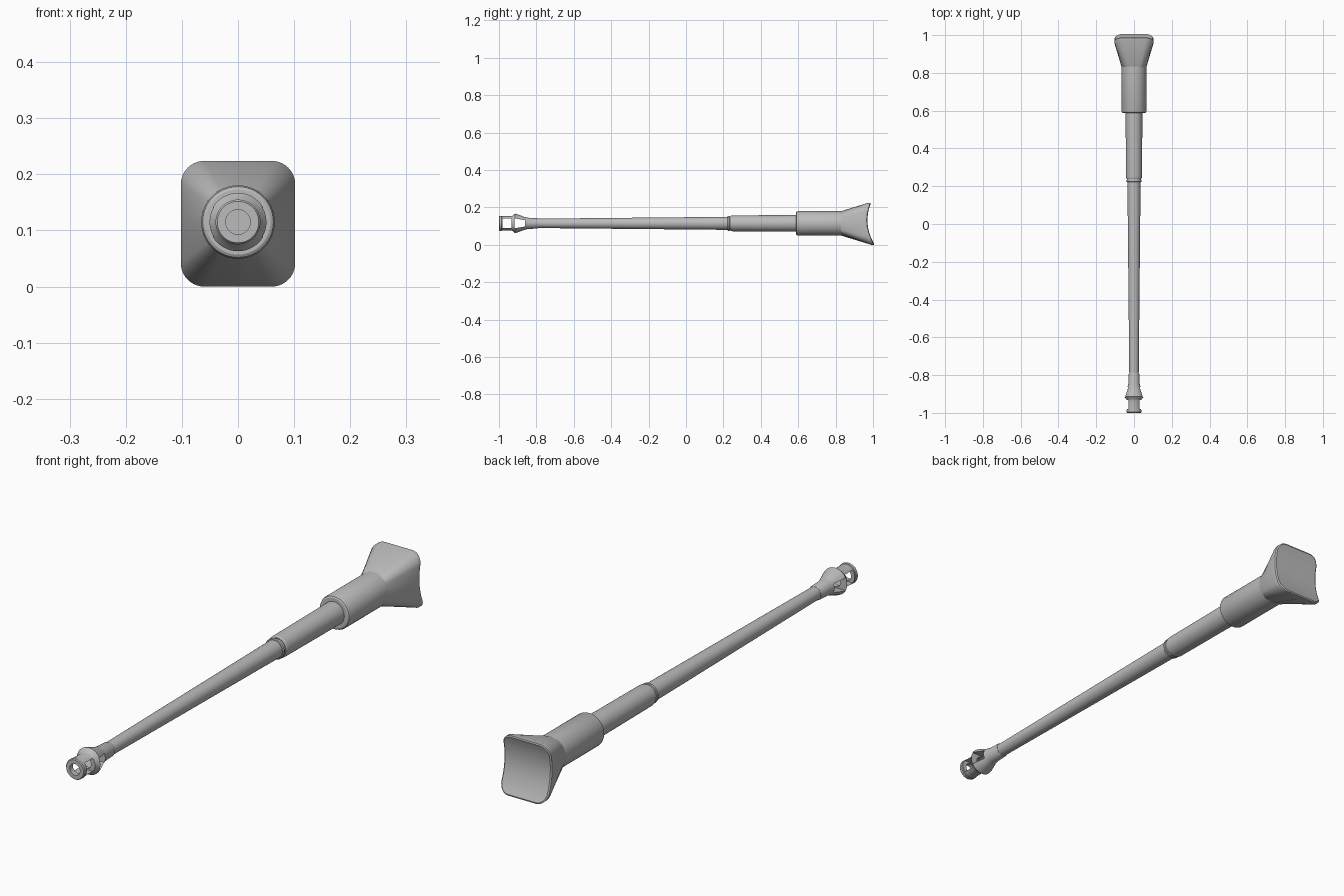
import bpy, bmesh, math
from mathutils import Vector

if "Cube" in bpy.data.objects:
    bpy.data.objects.remove(bpy.data.objects["Cube"])

AXIS = 0.115          # height of the barrel axis
SEG = 48

steel = bpy.data.materials.new("plain_grey")
steel.diffuse_color = (0.5, 0.5, 0.5, 1)
steel.use_nodes = True
steel.node_tree.nodes["Principled BSDF"].inputs["Base Color"].default_value = steel.diffuse_color


def finish(name, bm, smooth=True):
    bmesh.ops.remove_doubles(bm, verts=bm.verts, dist=1e-6)
    bmesh.ops.recalc_face_normals(bm, faces=bm.faces)
    me = bpy.data.meshes.new(name)
    bm.to_mesh(me)
    bm.free()
    me.materials.append(steel)
    ob = bpy.data.objects.new(name, me)
    bpy.context.collection.objects.link(ob)
    if smooth:
        smooth_edges(ob)
    return ob


def smooth_edges(ob):
    bpy.ops.object.select_all(action='DESELECT')
    bpy.context.view_layer.objects.active = ob
    ob.select_set(True)
    bpy.ops.object.shade_smooth_by_angle(angle=math.radians(30))


def lathe(name, profile, smooth=True):
    """Revolve (y, radius) points around the barrel axis."""
    bm = bmesh.new()
    vs = [bm.verts.new((r, y, AXIS)) for y, r in profile]
    es = [bm.edges.new(p) for p in zip(vs, vs[1:])]
    bmesh.ops.spin(bm, geom=vs + es, cent=(0, 0, AXIS), axis=(0, 1, 0),
                   angle=math.tau, steps=SEG, use_merge=True)
    return finish(name, bm, smooth)


# Tapered barrel tube
lathe("barrel", [(-0.80, 0), (-0.80, 0.025), (0.24, 0.035), (0.24, 0)])

# Thin rings at the front of the inner sleeve
lathe("sleeve_rings", [(0.222, 0), (0.222, 0.037), (0.225, 0.040), (0.232, 0.040),
                       (0.234, 0.037), (0.242, 0.037), (0.242, 0)])

# Inner sleeve
lathe("inner_sleeve", [(0.238, 0), (0.238, 0.039), (0.245, 0.042),
                       (0.25, 0.0425), (0.60, 0.0445), (0.60, 0)])

# Outer sleeve with chamfered front lip
lathe("outer_sleeve", [(0.588, 0), (0.588, 0.058), (0.591, 0.063), (0.597, 0.0655),
                       (0.84, 0.0655), (0.84, 0)])

# Muzzle brake: collar, flared baffle, front tube and bore
brake = lathe("muzzle_brake", [
    (-0.79, 0), (-0.79, 0.026), (-0.795, 0.028), (-0.845, 0.030), (-0.865, 0.035),
    (-0.905, 0.050), (-0.914, 0.052), (-0.917, 0.050), (-0.928, 0.040),
    (-0.935, 0.038), (-0.984, 0.038), (-0.986, 0.040), (-0.996, 0.040),
    (-1.0, 0.037), (-1.0, 0.022), (-0.86, 0.022), (-0.86, 0)], smooth=False)


def window(name, y0, h0, y1, h1):
    """Cutter through the brake from side to side, with half heights h0 and h1."""
    bm = bmesh.new()
    quad = [(y0, -h0), (y1, -h1), (y1, h1), (y0, h0)]
    ends = [[bm.verts.new((x, y, AXIS + z)) for y, z in quad] for x in (-0.1, 0.1)]
    for e in ends:
        bm.faces.new(e)
    for i in range(4):
        j = (i + 1) % 4
        bm.faces.new((ends[0][i], ends[0][j], ends[1][j], ends[1][i]))
    ob = finish(name, bm, False)
    ob.hide_render = True
    mod = brake.modifiers.new(name, 'BOOLEAN')
    mod.operation = 'DIFFERENCE'
    mod.solver = 'EXACT'
    mod.object = ob
    return ob


cutters = [window("front_window_cutter", -0.980, 0.025, -0.932, 0.025),
           window("rear_window_cutter", -0.916, 0.026, -0.862, 0.017)]

# Apply the cuts, then remove the cutters
deps = bpy.context.evaluated_depsgraph_get()
cut = bpy.data.meshes.new_from_object(brake.evaluated_get(deps))
brake.modifiers.clear()
brake.data = cut
for c in cutters:
    bpy.data.objects.remove(c)
smooth_edges(brake)

# Flared mount: round sleeve lofted to a rounded rectangle with a hollow back
HX, HZ, CZ, RAD = 0.102, 0.112, 0.112, 0.042


def outline(inset):
    """Half outline from bottom to top on +x, as (x, z)."""
    r, n = RAD - inset, 10
    cx, cz = HX - RAD, HZ - RAD
    arc = [(cx + r * math.sin(a), cz + r * math.cos(a))
           for a in (math.pi / 2 * i / n for i in range(n + 1))]
    top = [(0, HZ - inset)] + arc                       # middle of top edge, then corner
    side = [(HX - inset, cz * (1 - 2 * i / 10)) for i in range(1, 10)]
    half = top + side + [(x, -z) for x, z in reversed(top)]
    return [(x, z + CZ) for x, z in half]


def back_y(z):
    """Curved, slightly tilted back surface."""
    t = (z - CZ) / HZ
    return 0.961 - 0.010 * t + 0.028 * t * t


bm = bmesh.new()
full, inner = outline(0), outline(0.005)
circle = []
for x, z in full:
    d = Vector((x, z - CZ)).normalized() * 0.0655
    circle.append((d.x, 0.83, AXIS + d.y))
rows = [circle,
        [(x, back_y(z) - 0.008, z) for x, z in full],
        [(x, back_y(z) + 0.006, z) for x, z in full],
        [(x, back_y(z) + 0.010, z) for x, z in inner]]
for s in (1, -1):
    vr = [[bm.verts.new((s * x, y, z)) for x, y, z in row] for row in rows]
    for a, b in zip(vr, vr[1:]):
        for i in range(len(a) - 1):
            bm.faces.new((a[i], a[i + 1], b[i + 1], b[i]))
    # hollow back face, strip by strip to the centre line
    last = vr[-1]
    mid = [bm.verts.new((0, v.co.y, v.co.z)) for v in last]
    for i in range(1, len(last) - 2):
        bm.faces.new((last[i], last[i + 1], mid[i + 1], mid[i]))
finish("flared_mount", bm)
